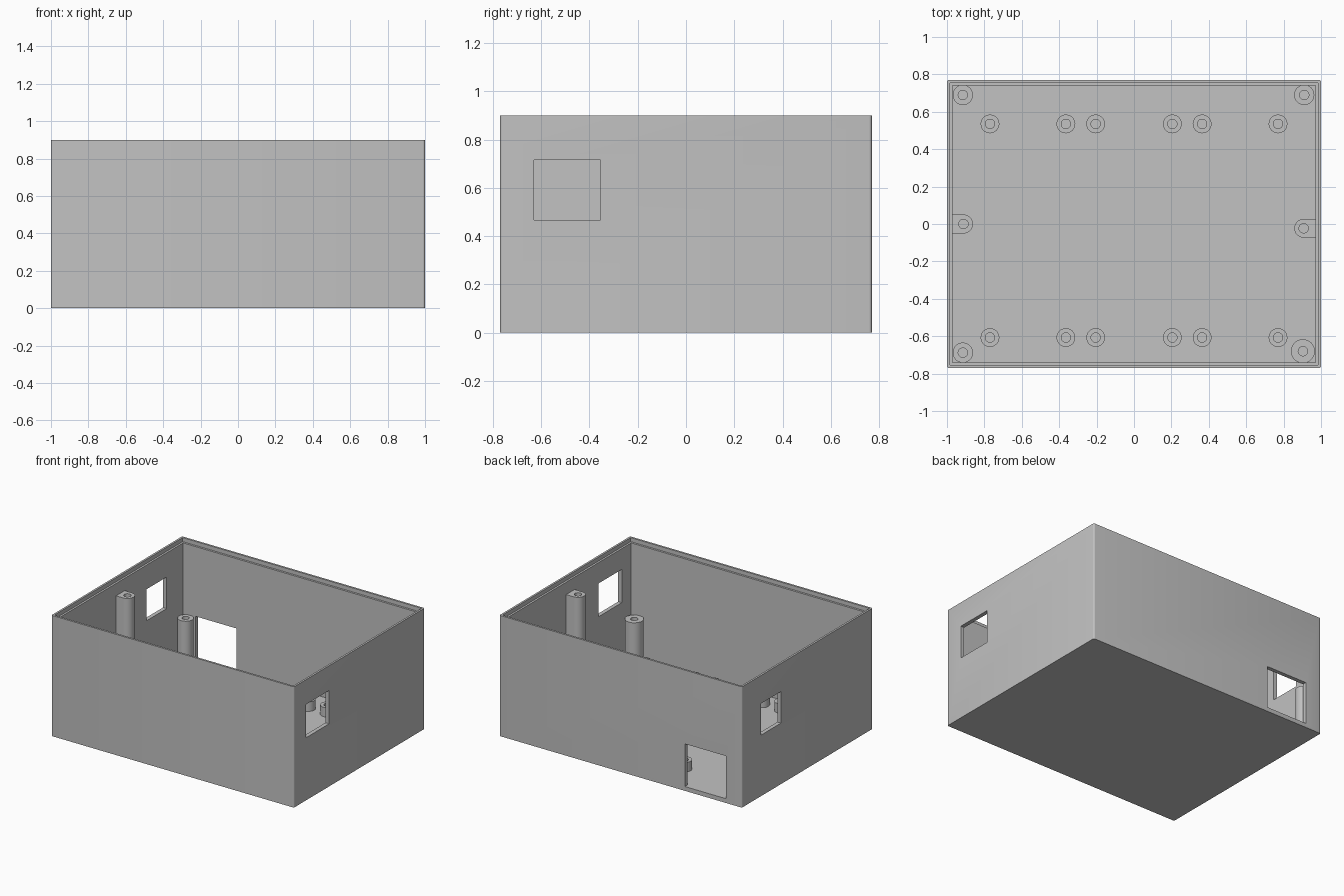
import bpy
import bmesh
import math

WALL, FLOOR, HEIGHT = 0.03, 0.03, 0.9
HALF_X, HALF_Y = 1.0, 0.77

cube = bpy.data.objects.get("Cube")
if cube:
    bpy.data.objects.remove(cube, do_unlink=True)

grey = bpy.data.materials.new("plain grey")
grey.use_nodes = True
grey.diffuse_color = (0.54, 0.54, 0.54, 1)
grey.node_tree.nodes["Principled BSDF"].inputs["Base Color"].default_value = grey.diffuse_color


def add_object(name, bm):
    bmesh.ops.recalc_face_normals(bm, faces=bm.faces)
    mesh = bpy.data.meshes.new(name)
    bm.to_mesh(mesh)
    bm.free()
    mesh.materials.append(grey)
    obj = bpy.data.objects.new(name, mesh)
    bpy.context.collection.objects.link(obj)
    return obj


def activate(obj):
    bpy.ops.object.select_all(action='DESELECT')
    obj.select_set(True)
    bpy.context.view_layer.objects.active = obj


def block(name, low, high, corner=0):
    """Box between two corners, optionally with rounded upright edges."""
    bm = bmesh.new()
    bmesh.ops.create_cube(bm, size=1)
    for v in bm.verts:
        v.co = [lo + (c + 0.5) * (hi - lo) for c, lo, hi in zip(v.co, low, high)]
    if corner:
        upright = [e for e in bm.edges if abs(e.verts[0].co.z - e.verts[1].co.z) > 0.1]
        bmesh.ops.bevel(bm, geom=upright, offset=corner, segments=4, profile=0.5, affect='EDGES')
    return add_object(name, bm)


def cut(target, low, high):
    cutter = block("cutter", low, high)
    cutter.hide_render = True
    mod = target.modifiers.new("cut", 'BOOLEAN')
    mod.operation, mod.solver, mod.object = 'DIFFERENCE', 'EXACT', cutter
    activate(target)
    bpy.ops.object.modifier_apply(modifier=mod.name)
    bpy.data.objects.remove(cutter, do_unlink=True)


def post(name, x, y, radius, top, hole=0.025, wall_x=None, steps=32):
    """Hollow post on the floor; with wall_x its outer side runs flat into that wall."""
    bm = bmesh.new()
    rings = [[], [], [], []]
    for i in range(steps):
        a = 2 * math.pi * i / steps
        c, s = math.cos(a), math.sin(a)
        ox, oy = x + radius * c, y + radius * s
        if wall_x is not None and c * wall_x > 0.01:
            ox = wall_x
            oy = y + radius * max(-1, min(1, 1.02 * s))
        ix, iy = x + hole * c, y + hole * s
        for ring, co in zip(rings, ((ox, oy, FLOOR), (ox, oy, top), (ix, iy, top), (ix, iy, FLOOR))):
            ring.append(bm.verts.new(co))
    for r, q in zip(rings, rings[1:]):
        for i in range(steps):
            j = (i + 1) % steps
            bm.faces.new((r[i], r[j], q[j], q[i]))
    obj = add_object(name, bm)
    activate(obj)
    bpy.ops.object.shade_smooth_by_angle(angle=math.radians(30))


# Open box with a stepped rim
shell = block("box_shell", (-HALF_X, -HALF_Y, 0), (HALF_X, HALF_Y, HEIGHT), corner=0.012)
ix, iy = HALF_X - WALL, HALF_Y - WALL
cut(shell, (-ix, -iy, FLOOR), (ix, iy, HEIGHT + 0.1))
lx, ly = HALF_X - WALL / 2, HALF_Y - WALL / 2
cut(shell, (-lx, -ly, HEIGHT - 0.03), (lx, ly, HEIGHT + 0.1))

# Openings in the left, right and back walls
cut(shell, (0.9, -0.63, 0.467), (1.1, -0.355, 0.715))
cut(shell, (-1.1, 0.31, 0.455), (-0.9, 0.545, 0.69))
cut(shell, (-0.87, 0.7, FLOOR + 0.002), (-0.53, 0.85, 0.35))
activate(shell)
bpy.ops.object.shade_smooth_by_angle(angle=math.radians(25))

# Corner posts
post("corner_post_back_right", -0.915, 0.69, 0.054, 0.345)
post("corner_post_back_left", 0.91, 0.69, 0.054, 0.345)
post("corner_post_front_right", -0.915, -0.688, 0.054, 0.345)
post("corner_post_front_left", 0.903, -0.68, 0.064, 0.345)

# Tall posts joined to the side walls
post("side_post_right", -0.912, 0.0, 0.051, 0.778, wall_x=-ix)
post("side_post_left", 0.907, -0.023, 0.05, 0.778, wall_x=ix)

# Low board standoffs in two rows
for row, y in (("back", 0.535), ("front", -0.607)):
    for side, sign in (("right", -1), ("left", 1)):
        for place, x in (("inner", 0.205), ("middle", 0.364), ("outer", 0.77)):
            post(f"standoff_{row}_{side}_{place}", sign * x, y, 0.05, 0.1)
